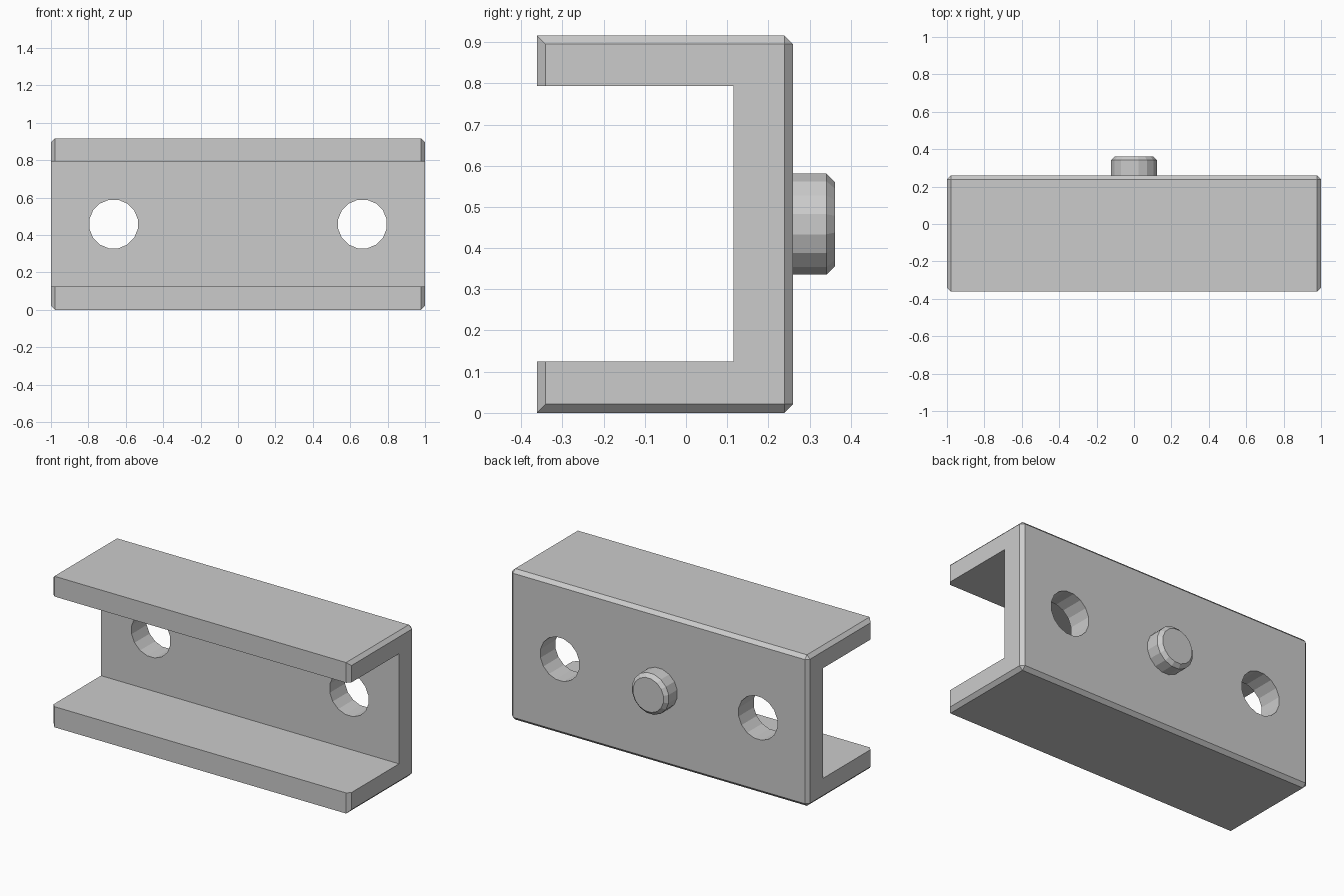
import bpy, bmesh, math
from mathutils import Matrix, Vector

old = bpy.data.objects.get("Cube")
if old:
    bpy.data.objects.remove(old, do_unlink=True)

grey = bpy.data.materials.new("plain grey")
grey.use_nodes = True
colour = (0.6, 0.6, 0.6, 1)
grey.diffuse_color = colour
grey.node_tree.nodes["Principled BSDF"].inputs["Base Color"].default_value = colour

FRONT, BACK, HEIGHT = -0.362, 0.26, 0.916
CHAMFER = 0.021
MIDDLE = HEIGHT / 2


def finish(name, bm):
    bmesh.ops.recalc_face_normals(bm, faces=bm.faces)
    mesh = bpy.data.meshes.new(name)
    bm.to_mesh(mesh)
    bm.free()
    mesh.materials.append(grey)
    obj = bpy.data.objects.new(name, mesh)
    bpy.context.collection.objects.link(obj)
    return obj


def box(low, high):
    bm = bmesh.new()
    low, high = Vector(low), Vector(high)
    size = high - low
    bmesh.ops.create_cube(bm, size=1, matrix=Matrix.Translation((low + high) / 2)
                          @ Matrix.Diagonal((*size, 1)))
    return bm


def rod(x, y0, y1, radius):
    # Sixteen-sided rod along y, with flats facing up, down and sideways
    bm = bmesh.new()
    place = (Matrix.Translation((x, (y0 + y1) / 2, MIDDLE))
             @ Matrix.Rotation(math.pi / 2, 4, 'X')
             @ Matrix.Rotation(math.pi / 16, 4, 'Z'))
    bmesh.ops.create_cone(bm, cap_ends=True, segments=16, radius1=radius,
                          radius2=radius, depth=y1 - y0, matrix=place)
    return bm


def chamfer(bm, edges):
    bmesh.ops.bevel(bm, geom=edges, offset=CHAMFER, offset_type='OFFSET',
                    segments=1, profile=0.5, affect='EDGES')


def cut(target, cutter):
    mod = target.modifiers.new("cut", 'BOOLEAN')
    mod.operation = 'DIFFERENCE'
    mod.solver = 'EXACT'
    mod.object = cutter
    bpy.context.view_layer.objects.active = target
    bpy.ops.object.modifier_apply(modifier=mod.name)
    bpy.data.objects.remove(cutter, do_unlink=True)


# Bracket body: every outer edge chamfered except the long front ones
bm = box((-1, FRONT, 0), (1, BACK, HEIGHT))
long_front = lambda e: (all(v.co.y < 0 for v in e.verts)
                        and abs(e.verts[0].co.x - e.verts[1].co.x) > 1)
chamfer(bm, [e for e in bm.edges if not long_front(e)])
bracket = finish("channel_bracket", bm)

# Open channel through the front, leaving two flanges and a back wall
cut(bracket, finish("channel_cutter", box((-2, -1, 0.125), (2, 0.115, 0.793))))

# Screw holes through the back wall
for side in (-1, 1):
    cut(bracket, finish("hole_cutter", rod(side * 0.665, 0, 0.5, 0.132)))

# Locating peg with a chamfered tip
bm = rod(0, 0.25, 0.362, 0.125)
chamfer(bm, [e for e in bm.edges if all(v.co.y > 0.3 for v in e.verts)])
finish("back_peg", bm)
